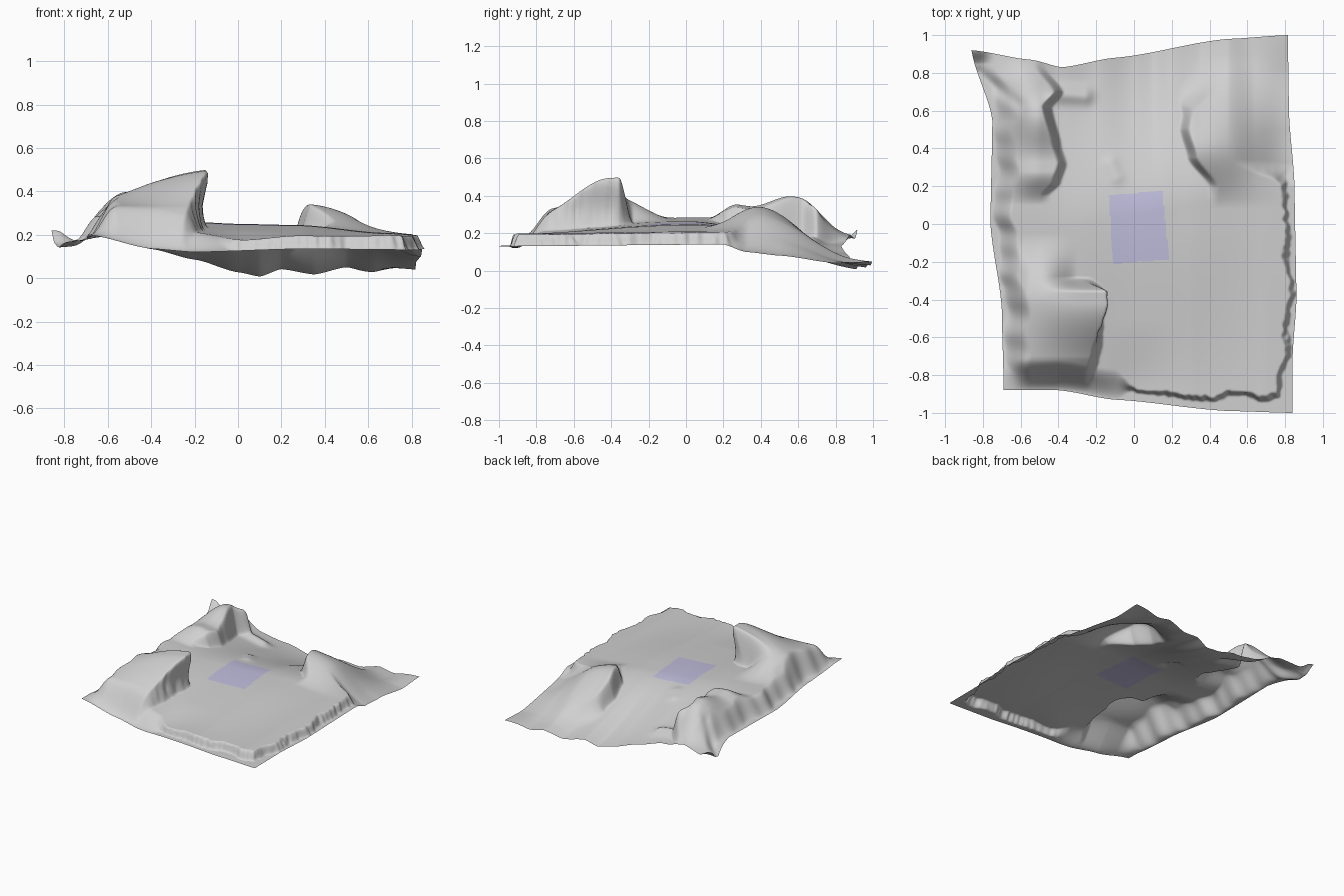
import bpy
from math import sin, exp, hypot
from mathutils import Vector, noise

cube = bpy.data.objects.get("Cube")
if cube:
    bpy.data.objects.remove(cube)

NX, NY = 210, 260


def material(name, rgb):
    m = bpy.data.materials.new(name)
    m.use_nodes = True
    m.diffuse_color = (*rgb, 1)
    m.node_tree.nodes["Principled BSDF"].inputs["Base Color"].default_value = (*rgb, 1)
    return m


def smooth(a, b, t):
    t = max(0.0, min(1.0, (t - a) / (b - a)))
    return t * t * (3 - 2 * t)


def mix(a, b, t):
    return a + (b - a) * t


def curve(points, t):
    """Smooth interpolation through (position, value) pairs."""
    for (a, va), (b, vb) in zip(points, points[1:]):
        if t <= b:
            return mix(va, vb, 0.5 * smooth(a, b, t) + 0.5 * max(0, (t - a) / (b - a)))
    return points[-1][1]


def ridge(x, y, a, b, width):
    """Soft ridge of unit height along the segment a-b."""
    dx, dy = b[0] - a[0], b[1] - a[1]
    t = max(0, min(1, ((x - a[0]) * dx + (y - a[1]) * dy) / (dx * dx + dy * dy)))
    return exp(-(hypot(x - a[0] - t * dx, y - a[1] - t * dy) / width) ** 2)


# Outline of the sheet, seen from above
LEFT = [(-.88, -.69), (-.45, -.70), (0, -.76), (.55, -.75), (.92, -.86)]
RIGHT = [(-1, .84), (-.7, .84), (-.4, .86), (.2, .85), (.6, .82), (1, .815)]
FRONT = [(-.69, -.88), (-.4, -.88), (-.1, -.93), (.5, -.99), (.84, -1)]
BACK = [(-.86, .92), (-.55, .87), (-.38, .83), (-.1, .88), (.5, .98), (.815, 1)]
# Heights along the four edges
LEFT_Z = [(-.88, .2), (-.5, .18), (0, .17), (.6, .17), (.85, .16), (.92, .22)]
RIGHT_Z = [(-1, .13), (.2, .14), (.32, .1), (.5, .08), (.8, .04), (1, .05)]
FRONT_Z = [(-.69, .2), (-.4, .135), (-.2, .12), (.3, .135), (.84, .13)]
BACK_Z = [(-.86, .22), (-.8, .16), (-.6, .19), (-.4, .13), (-.2, .08), (0, .02),
          (.1, .0), (.2, .035), (.35, .01), (.5, .045), (.63, .01), (.815, .05)]
# Crown of the plateau and its drop towards the front
CROWN = [(-.75, .29), (-.3, .265), (0, .25), (.3, .244), (.65, .21), (.86, .2)]
FRONT_DROP = [(-.7, .03), (-.1, .05), (.35, .045), (.7, .01)]
# Lines of the steep faces
MOUND_CLIFF = [(-.88, -.24), (-.7, -.21), (-.45, -.17), (-.36, -.18), (-.28, -.25)]
RIDGE_CLIFF = [(.15, -.47), (.22, -.41), (.32, -.38), (.42, -.41), (.62, -.46), (.7, -.4), (.84, -.5)]
HILL_CLIFF = [(.2, .42), (.35, .31), (.5, .27), (.62, .29), (.8, .4)]


def terrain(x, y):
    jag = 0.035 * noise.noise(Vector((x * 7, y * 7, 3))) + 0.015 * noise.noise(Vector((x * 25, y * 25, 7)))
    dl, dr = x - curve(LEFT, y), curve(RIGHT, y) - x
    df, db = y - curve(FRONT, x), curve(BACK, x) - y

    # Crowned plateau falling away to the back
    z = curve(CROWN, x) - curve(FRONT_DROP, x) * smooth(0, -.9, y)
    z -= .025 * smooth(-.5, -.9, y) * exp(-((x - .02) / .17) ** 2)
    z = mix(curve(BACK_Z, x), z, smooth(-.1, .85, db))

    # Rounded left rim, then front and right lips
    wave = dl + .015 * sin(y * 17) + .006 * sin(y * 41)
    z = mix(curve(LEFT_Z, y), z, smooth(.02, .13, wave) if dl > 0 else 0)
    lip = smooth(-.1, 0, x)
    edge = df - lip * (.03 * smooth(.35, .7, x) - jag)
    z = mix(curve(FRONT_Z, x), z, smooth(mix(0, .045, lip), mix(.16, .075, lip), edge))
    far = smooth(.2, .34, y)
    side = dr - (1 - far) * (.02 * smooth(-.2, .1, y) + .03 * smooth(-.7, -.95, y) - jag)
    z = mix(curve(RIGHT_Z, y), z, smooth(.02 * (1 - far), mix(.055, .32, far), side))

    # Tall mound: steep outer wall, top rising to an overhanging inner side
    wall = smooth(-.7, -.55, x + .01 * sin(y * 30)) * smooth(-.89, -.7, y)
    top = .08 + .18 * smooth(-.68, -.14, x) ** .8 * smooth(-.8, -.42, y)
    back = mix(smooth(-.05, -.42, y), smooth(-.28, -.36, y), smooth(-.5, -.3, x))
    cliff = curve(MOUND_CLIFF, y) + jag * .5
    z += wall * top * back * smooth(cliff + .03, cliff - .03, x)

    # Ridge at the back left with its spur and gully
    rise = .1 * smooth(.1, .28, y) + .095 * smooth(.33, .58, y)
    crest = rise * smooth(.89, .6, y) * smooth(-.76, -.49, x)
    cliff = curve(RIDGE_CLIFF, y)
    z += crest * smooth(cliff + .03, cliff - .03, x)
    z += .03 * ridge(x, y, (-.42, .69), (-.26, .68), .045) * smooth(0, .1, db)
    z -= .02 * ridge(x, y, (-.82, .8), (-.62, .64), .035) * smooth(0, .08, db)

    # Hill at the back right, steep on its inner side
    cliff = curve(HILL_CLIFF, y)
    steep = mix(.03, .12, smooth(.56, .75, y))
    hill = smooth(cliff - steep, cliff + steep, x) * smooth(.85, .3, x)
    z += .155 * hill * smooth(.08, .43, y) * smooth(.9, .43, y)
    z += .012 * ridge(x, y, (-.12, .32), (-.09, .25), .04)

    # Lean the mound's top over its steep side
    lean = .055 * smooth(.3, .5, z) * smooth(-.45, -.2, x) * smooth(0, -.3, y)
    return Vector((x + lean, y, max(z, 0)))


def ground_point(u, v):
    # Blend the four edge curves into a patch
    ys = mix(mix(-.88, .92, v), mix(-1, 1, v), u)
    xs = mix(mix(-.69, .84, u), mix(-.86, .815, u), v)
    x = mix(curve(LEFT, mix(-.88, .92, v)), curve(RIGHT, mix(-1, 1, v)), u)
    y = mix(curve(FRONT, mix(-.69, .84, u)), curve(BACK, mix(-.86, .815, u)), v)
    return terrain(mix(xs, x, .999), mix(ys, y, .999))


def in_marked_square(p):
    across = (p.y + .2) / .37
    along = (p.x + .12) / .29
    return (mix(-.11, -.135, across) < p.x < mix(.187, .15, across)
            and mix(-.212, -.188, along) < p.y < mix(.155, .175, along))


# One smooth sheet with a coloured square near its middle
verts = [ground_point(i / NX, j / NY) for j in range(NY + 1) for i in range(NX + 1)]
w = NX + 1
faces = [(k, k + 1, k + w + 1, k + w) for j in range(NY) for k in range(j * w, j * w + NX)]
mesh = bpy.data.meshes.new("terrain_sheet")
mesh.from_pydata(verts, [], faces)
mesh.materials.append(material("stone grey", (.63, .63, .63)))
mesh.materials.append(material("lavender", (.53, .51, .72)))
for face in mesh.polygons:
    face.material_index = int(in_marked_square(face.center))
mesh.shade_smooth()
bpy.context.collection.objects.link(bpy.data.objects.new("terrain_sheet", mesh))
